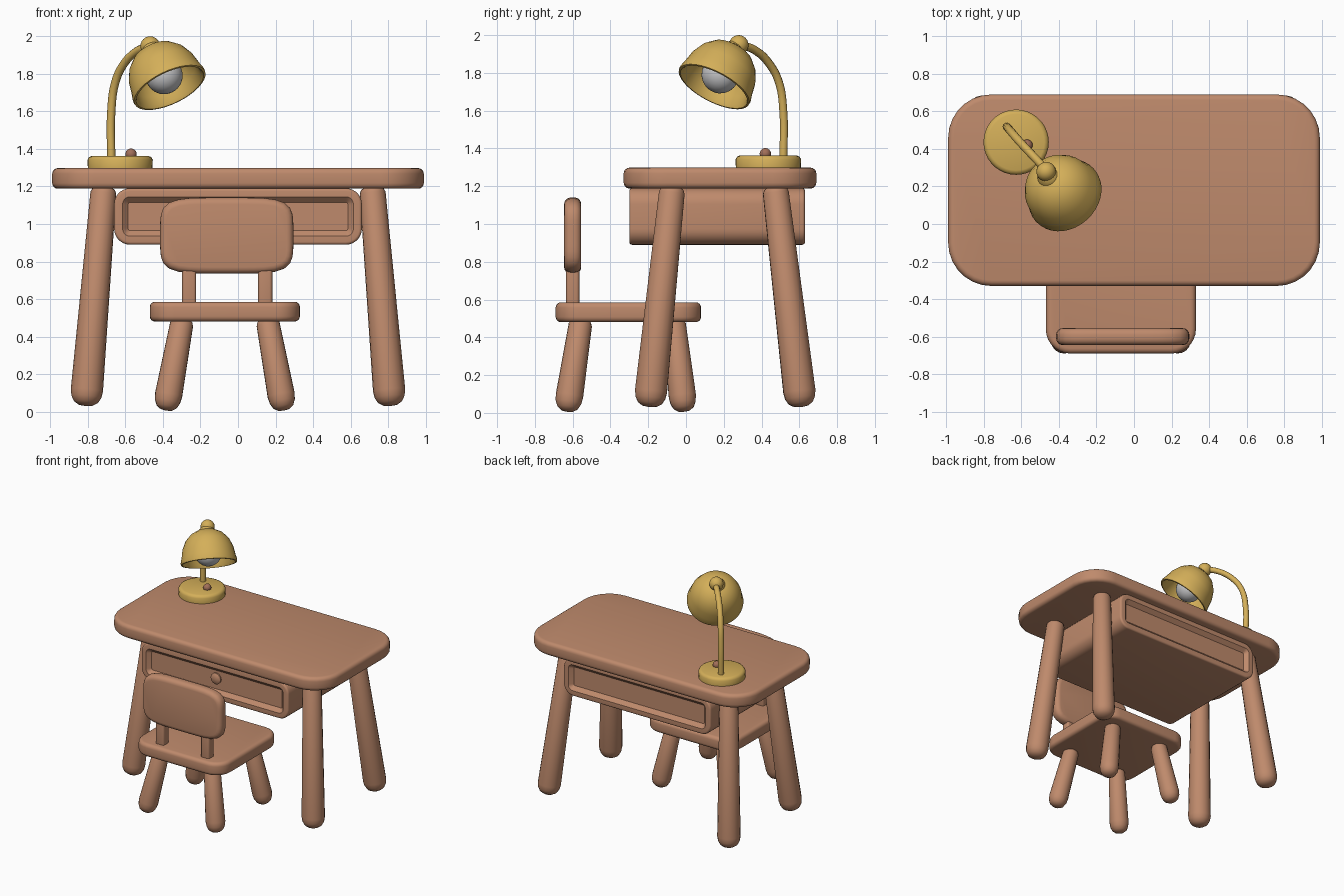
import bpy, bmesh, math
from mathutils import Matrix, Vector

if "Cube" in bpy.data.objects:
    bpy.data.objects.remove(bpy.data.objects["Cube"])


def material(name, rgb):
    m = bpy.data.materials.new(name)
    m.diffuse_color = (*rgb, 1)
    m.use_nodes = True
    m.node_tree.nodes["Principled BSDF"].inputs["Base Color"].default_value = m.diffuse_color
    return m


WOOD = material("warm wood", (0.52, 0.255, 0.15))
GOLD = material("gold metal", (0.66, 0.43, 0.10))
GLASS = material("grey glass", (0.55, 0.55, 0.56))
KNOB = material("brown button", (0.36, 0.16, 0.10))


def finish(name, bm, mat, matrix=Matrix(), angle=32):
    bmesh.ops.remove_doubles(bm, verts=bm.verts, dist=1e-5)
    bmesh.ops.recalc_face_normals(bm, faces=bm.faces)
    bm.transform(matrix)
    me = bpy.data.meshes.new(name)
    bm.to_mesh(me)
    bm.free()
    me.materials.append(mat)
    ob = bpy.data.objects.new(name, me)
    bpy.context.collection.objects.link(ob)
    bpy.ops.object.select_all(action='DESELECT')
    ob.select_set(True)
    bpy.context.view_layer.objects.active = ob
    bpy.ops.object.shade_smooth_by_angle(angle=math.radians(angle))
    return ob


def rounded_rect(w, h, r, n=7):
    pts = []
    for k, (sx, sy) in enumerate([(1, 1), (-1, 1), (-1, -1), (1, -1)]):
        for i in range(n + 1):
            a = math.pi / 2 * (k + i / n)
            pts.append((sx * (w / 2 - r) + r * math.cos(a), sy * (h / 2 - r) + r * math.sin(a)))
    return pts


def superellipse(w, h, e, n=48):
    pts = []
    for i in range(n):
        c, s = math.cos(2 * math.pi * i / n), math.sin(2 * math.pi * i / n)
        k = (abs(c) ** e + abs(s) ** e) ** (-1 / e)
        pts.append((w / 2 * c * k, h / 2 * s * k))
    return pts


def slab(name, outline, thick, matrix, bevel, panel=None):
    """Outline extruded along local z, with rounded rims and optional sunken panels."""
    bm = bmesh.new()
    base = bm.faces.new([bm.verts.new((x, y, -thick / 2)) for x, y in outline])
    ext = bmesh.ops.extrude_face_region(bm, geom=[base])
    verts = [v for v in ext["geom"] if isinstance(v, bmesh.types.BMVert)]
    bmesh.ops.translate(bm, verts=verts, vec=(0, 0, thick))
    bmesh.ops.recalc_face_normals(bm, faces=bm.faces)
    rims = [e for e in bm.edges if abs(e.verts[0].co.z - e.verts[1].co.z) < 1e-6]
    bmesh.ops.bevel(bm, geom=rims, offset=bevel, segments=4, profile=0.5, affect='EDGES')
    if panel:
        border, slope, depth = panel
        bm.normal_update()
        for f in [f for f in bm.faces if len(f.verts) == len(outline)]:
            bmesh.ops.inset_region(bm, faces=[f], thickness=border)
            bmesh.ops.inset_region(bm, faces=[f], thickness=slope, depth=-depth)
    return finish(name, bm, WOOD, matrix)


def lathe(name, profile, mat, matrix, steps=28, angle=40):
    bm = bmesh.new()
    vs = [bm.verts.new((r, 0, z)) for r, z in profile]
    es = [bm.edges.new(p) for p in zip(vs, vs[1:])]
    bmesh.ops.spin(bm, geom=vs + es, cent=(0, 0, 0), axis=(0, 0, 1),
                   angle=2 * math.pi, steps=steps)
    return finish(name, bm, mat, matrix, angle)


def along(a, b):
    a, b = Vector(a), Vector(b)
    return Matrix.Translation(a) @ (b - a).to_track_quat('Z', 'Y').to_matrix().to_4x4()


def ball(name, r, mat, matrix, squash=1.0):
    prof = [(r * math.sin(math.pi * i / 12), r * squash * math.cos(math.pi * i / 12)) for i in range(13)]
    return lathe(name, prof, mat, matrix)


def leg(name, foot, top, r0, r1):
    L = (Vector(top) - Vector(foot)).length
    prof = [(0, 0), (.45 * r0, .006), (.75 * r0, .022), (.93 * r0, .05), (r0, .085),
            (r1, L - .03), (r1 - .008, L - .01), (r1 - .025, L), (0, L)]
    lathe(name, prof, WOOD, along(foot, top), 18)


def upright(x, y, z):
    return Matrix.Translation((x, y, z)) @ Matrix.Rotation(math.pi / 2, 4, 'X')


# Desk: top, drawer box with sunken front and back panels, knob
slab("desk_top", rounded_rect(1.98, 1.02, .23), .11, Matrix.Translation((0, .18, 1.243)), .03)
slab("drawer_box", rounded_rect(1.32, .30, .085), .93, upright(0, .165, 1.04), .015, (.03, .03, .03))
lathe("drawer_knob", [(0, 0), (.03, 0), (.045, .012), (.045, .022), (.03, .032), (0, .035)],
      WOOD, along((0, -.265, 1.055), (0, -1, 1.055)), 12)

# Splayed legs of desk and chair
for sx, side in ((-1, "left"), (1, "right")):
    for sy, end in ((-1, "front"), (1, "back")):
        leg(f"desk_{end}_{side}_leg", (sx * .812, .208 + sy * .402, .03),
            (sx * .715, .2 + sy * .272, 1.195), .086, .069)
        leg(f"chair_{end}_{side}_leg", (-.07 + sx * .315, -.32 + sy * .31, .006),
            (-.07 + sx * .225, -.31 + sy * .245, .495), .073, .062)

# Chair: seat, posts, backrest
slab("chair_seat", rounded_rect(.80, .77, .13), .105, Matrix.Translation((-.07, -.305, .533)), .028)
for x, side in ((-.26, "left"), (.145, "right")):
    slab(f"chair_{side}_post", rounded_rect(.075, .07, .015, 3), .26,
         Matrix.Translation((x, -.6, .69)), .005)
slab("chair_backrest", superellipse(.71, .405, 4.8), .09, upright(-.06, -.6, .938), .035)

# Lamp base with button
lathe("lamp_base", [(0, 0), (.172, 0), (.174, .045), (.165, .06), (.15, .066), (0, .066)],
      GOLD, Matrix.Translation((-.628, .436, 1.297)), 36)
ball("lamp_button", .03, KNOB, Matrix.Translation((-.57, .42, 1.372)))

# Bent lamp arm
path = [(-.675, .515, 1.33), (-.675, .515, 1.6), (-.655, .492, 1.75), (-.61, .44, 1.85),
        (-.54, .365, 1.92), (-.465, .285, 1.95)]
cu = bpy.data.curves.new("lamp_arm", 'CURVE')
cu.dimensions = '3D'
cu.bevel_depth = .022
cu.bevel_resolution = 3
cu.resolution_u = 6
sp = cu.splines.new('BEZIER')
sp.bezier_points.add(len(path) - 1)
for p, co in zip(sp.bezier_points, path):
    p.co = co
    p.handle_left_type = p.handle_right_type = 'AUTO'
cu.materials.append(GOLD)
arm = bpy.data.objects.new("lamp_arm", cu)
bpy.context.collection.objects.link(arm)
bpy.ops.object.select_all(action='DESELECT')
arm.select_set(True)
bpy.context.view_layer.objects.active = arm
bpy.ops.object.convert(target='MESH')
bpy.ops.object.shade_smooth_by_angle(angle=math.radians(40))

# Tilted shade with hollow inside, cap ball and bulb
tilt = along((-.365, .15, 1.73), (-.475, .27, 1.96))
shade = [(0, .252), (.06, .246), (.115, .22), (.16, .172), (.188, .11), (.199, .05), (.209, .01),
         (.207, -.004), (.196, -.006), (.186, .012), (.178, .06), (.165, .11), (.14, .16),
         (.1, .2), (.05, .224), (0, .23)]
lathe("lamp_shade", shade, GOLD, tilt, 36)
lathe("lamp_collar", [(0, .235), (.058, .235), (.056, .25), (.035, .27), (0, .27)], GOLD, tilt, 20)
ball("lamp_cap", .052, GOLD, Matrix.Translation((-.468, .279, 1.948)))
ball("lamp_bulb", .1, GLASS, tilt @ Matrix.Translation((0, 0, .075)))
